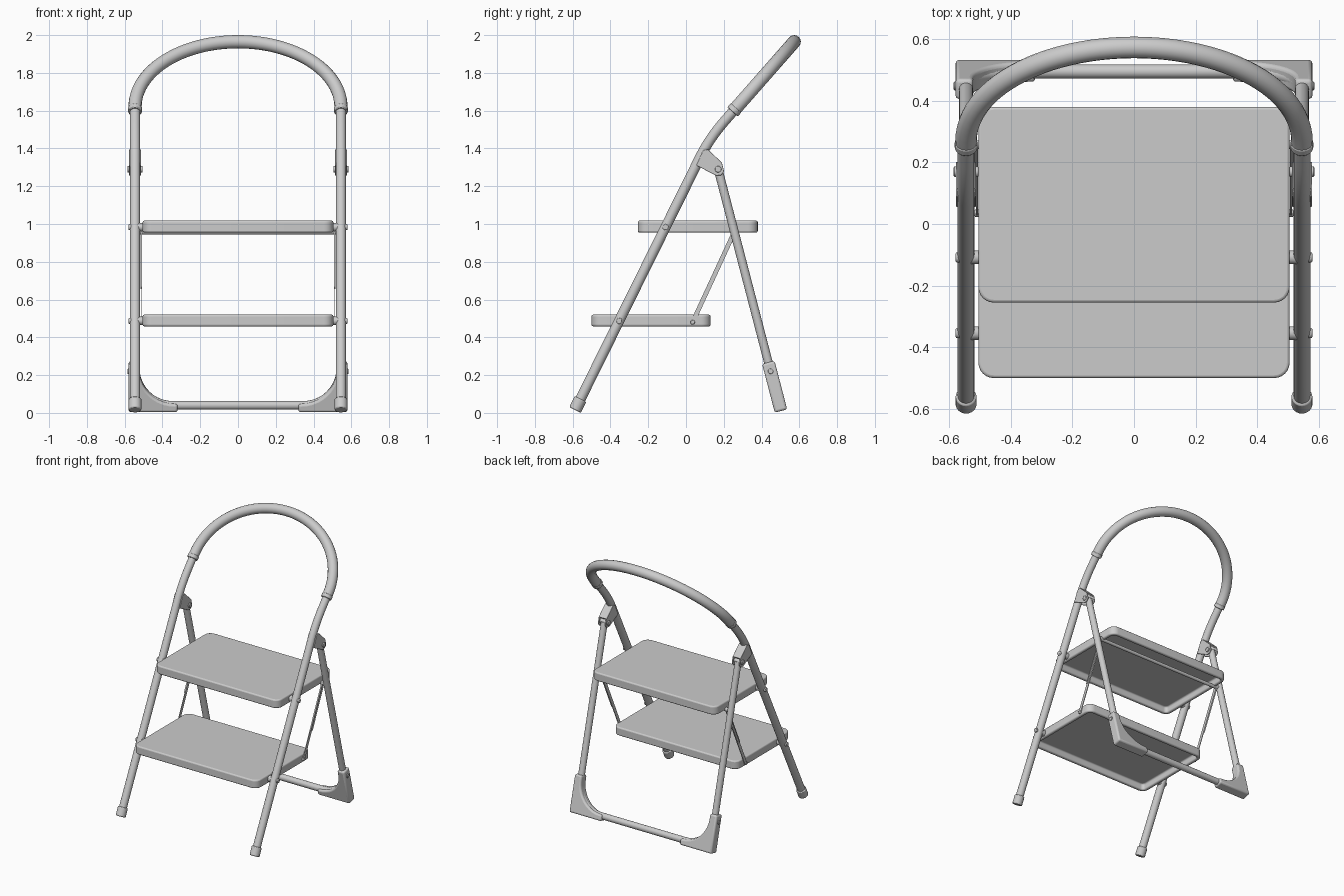
import bpy, bmesh, math
from mathutils import Vector as V

if "Cube" in bpy.data.objects:
    bpy.data.objects.remove(bpy.data.objects["Cube"])

X = 0.545                                   # half spacing of the legs
LEG = V((0, 0.495, 1)).normalized()         # front leg direction
REAR0, REAR = V((0, 0.495, 0.04)), V((0, -0.325, 1.25)).normalized()
NORM = V((0, REAR.z, -REAR.y))              # normal of rear frame plane


def front(z, x=X):
    return V((x, -0.595 + 0.495 * z, z))


def rear(x, v):
    return REAR0 + REAR * v + V((x, 0, 0))


def smooth(ob, angle=35):
    bpy.ops.object.select_all(action='DESELECT')
    ob.select_set(True)
    bpy.context.view_layer.objects.active = ob
    bpy.ops.object.shade_smooth_by_angle(angle=math.radians(angle))


def finish(name, bm, bevel=0, segs=2):
    bmesh.ops.recalc_face_normals(bm, faces=bm.faces)
    me = bpy.data.meshes.new(name)
    bm.to_mesh(me)
    bm.free()
    ob = bpy.data.objects.new(name, me)
    bpy.context.collection.objects.link(ob)
    if bevel:
        m = ob.modifiers.new("bevel", 'BEVEL')
        m.width, m.segments, m.limit_method = bevel, segs, 'ANGLE'
        m.angle_limit = math.radians(35)
    smooth(ob)
    return ob


def tube(name, pts, r):
    cu = bpy.data.curves.new(name, 'CURVE')
    cu.dimensions, cu.bevel_depth, cu.bevel_resolution = '3D', r, 6
    cu.use_fill_caps = True
    sp = cu.splines.new('POLY')
    sp.points.add(len(pts) - 1)
    for p, q in zip(sp.points, pts):
        p.co = (*q, 1)
    ob = bpy.data.objects.new(name, cu)
    bpy.context.collection.objects.link(ob)
    bpy.ops.object.select_all(action='DESELECT')
    ob.select_set(True)
    bpy.context.view_layer.objects.active = ob
    bpy.ops.object.convert(target='MESH')
    ob = bpy.context.object
    smooth(ob)
    return ob


def rod(name, a, b, r, bevel=0):
    bm = bmesh.new()
    d = b - a
    bmesh.ops.create_cone(bm, cap_ends=True, segments=24, radius1=r, radius2=r, depth=d.length)
    bm.transform(d.to_track_quat('Z', 'Y').to_matrix().to_4x4())
    bmesh.ops.translate(bm, verts=bm.verts, vec=(a + b) / 2)
    return finish(name, bm, bevel)


def prism(name, pts, vec, bevel=0, segs=2):
    bm = bmesh.new()
    f = bm.faces.new([bm.verts.new(p) for p in pts])
    top = bmesh.ops.extrude_face_region(bm, geom=[f], use_keep_orig=True)['geom']
    bmesh.ops.translate(bm, verts=[v for v in top if isinstance(v, bmesh.types.BMVert)], vec=vec)
    return finish(name, bm, bevel, segs)


# front frame: straight legs, soft bend, arched top
def arch(t):
    return V((X * math.cos(t), 0.27 + 0.303 * math.sin(t), 1.62 + 0.345 * math.sin(t)))


a, c, b = front(1.36), V((X, 0.124, 1.452)), V((X, 0.2, 1.54))
side = [front(0.03)]
for i in range(9):
    t = i / 8
    side.append(a * (1 - t) ** 2 + c * 2 * t * (1 - t) + b * t * t)
arc = [arch(math.pi * i / 48) for i in range(49)]
flip = [V((-p.x, p.y, p.z)) for p in reversed(side)]
tube("front_frame", side + arc + flip, 0.027)

# padded grip over the arch, with end collars
low = V((X, 0.252, 1.60))
tube("hand_grip", [low] + arc + [V((-X, low.y, low.z))], 0.035)

# rear frame: U-shaped tube
R = 0.2
half = [rear(X, 1.29)] + [rear(X - R + R * math.cos(t), R - R * math.sin(t))
                          for t in [math.pi / 2 * i / 12 for i in range(13)]]
tube("rear_frame", half + [V((-p.x, p.y, p.z)) for p in reversed(half)], 0.023)
rod("rear_crossbar", V((-X, 0.256, 0.957)), V((X, 0.256, 0.957)), 0.012)


# hollow step trays
def step(name, y0, y1, z0, z1):
    bm = bmesh.new()
    bmesh.ops.create_cube(bm, size=1)
    bmesh.ops.scale(bm, verts=bm.verts, vec=(1.01, y1 - y0, z1 - z0))
    bmesh.ops.translate(bm, verts=bm.verts, vec=(0, (y0 + y1) / 2, (z0 + z1) / 2))
    up = [e for e in bm.edges if abs(e.verts[0].co.z - e.verts[1].co.z) > 0.01]
    bmesh.ops.bevel(bm, geom=up, offset=0.05, segments=6, profile=0.5, affect='EDGES')
    bm.normal_update()
    bot = min(bm.faces, key=lambda f: f.normal.z)
    bmesh.ops.inset_region(bm, faces=[bot], thickness=0.026)
    new = bmesh.ops.extrude_discrete_faces(bm, faces=[bot])['faces'][0]
    bmesh.ops.translate(bm, verts=new.verts, vec=(0, 0, 0.045))
    finish(name, bm, 0.009, 3)


step("upper_step", -0.255, 0.38, 0.955, 1.018)
step("lower_step", -0.5, 0.13, 0.458, 0.52)

for s, tag in ((1, "right"), (-1, "left")):
    ux = V((s, 0, 0))
    # rubber feet
    foot = front(0.0155, s * X)
    rod(f"front_foot_{tag}", foot, foot + LEG * 0.065, 0.034, 0.006)

    # grip collar
    d = (arch(0.15) - low)
    d.x = 0
    p = V((s * X, low.y, low.z))
    rod(f"grip_collar_{tag}", p - d.normalized() * 0.008, p + d.normalized() * 0.02, 0.037, 0.004)

    # rear corner guard with curved inner edge
    prof = [(0.579, -0.031), (0.579, 0.235), (0.522, 0.235)]
    prof += [(0.335 + 0.187 * math.cos(t), 0.2 - 0.187 * math.sin(t))
             for t in [math.pi / 2 * i / 10 for i in range(11)]]
    prof += [(0.32, 0.013), (0.32, -0.031)]
    prism(f"rear_guard_{tag}", [rear(s * u, v) - NORM * 0.034 for u, v in prof],
          NORM * 0.068, 0.012, 3)
    g = V((0, 0.448, 0.22))
    rod(f"guard_rivet_{tag}", g + ux * 0.57, g + ux * 0.585, 0.014, 0.003)

    # hinge bracket: two cheeks joined by a top strip, and its pin
    cheek = [(0.055, 1.31), (0.09, 1.39), (0.116, 1.395), (0.19, 1.325), (0.202, 1.278),
             (0.185, 1.258), (0.16, 1.256)]
    for n, x in (("outer", 0.571), ("inner", 0.513)):
        prism(f"hinge_{n}_cheek_{tag}", [V((s * x, y, z)) for y, z in cheek], ux * 0.007, 0.002)
    strip = [(0.10, 1.39), (0.116, 1.395), (0.19, 1.325), (0.183, 1.318)]
    prism(f"hinge_strip_{tag}", [V((s * 0.516, y, z)) for y, z in strip], ux * 0.058)
    g = V((0, 0.17, 1.29))
    rod(f"hinge_pin_{tag}", g + ux * 0.505, g + ux * 0.585, 0.017, 0.003)

    # step pivots: spacer inside, rivet head outside
    for n, z in (("upper", 0.983), ("lower", 0.487)):
        q = front(z, 0)
        rod(f"{n}_spacer_{tag}", q + ux * 0.5, q + ux * 0.53, 0.022)
        rod(f"{n}_rivet_{tag}", q + ux * 0.56, q + ux * 0.579, 0.016, 0.004)

    # linkage strap from lower step to rear leg, with folded upper edges
    a, b = V((s * 0.507, 0.035, 0.48)), V((s * 0.507, 0.257, 0.96))
    d = (b - a).normalized()
    w = V((0, d.z, -d.y))
    mid = a + d * 0.2
    prism(f"strap_{tag}", [a - w * .012, a + w * .012, b + w * .012, b - w * .012], ux * 0.005)
    for n, o in (("front", -0.012), ("back", 0.008)):
        prism(f"strap_{n}_flange_{tag}",
              [mid + w * o, mid + w * (o + .004), b + w * (o + .004), b + w * o], ux * 0.01)
    rod(f"strap_pin_{tag}", a + ux * -0.01, a + ux * 0.01, 0.012, 0.003)
    rod(f"rear_pivot_{tag}", b + ux * -0.004, b + ux * 0.03, 0.014)
